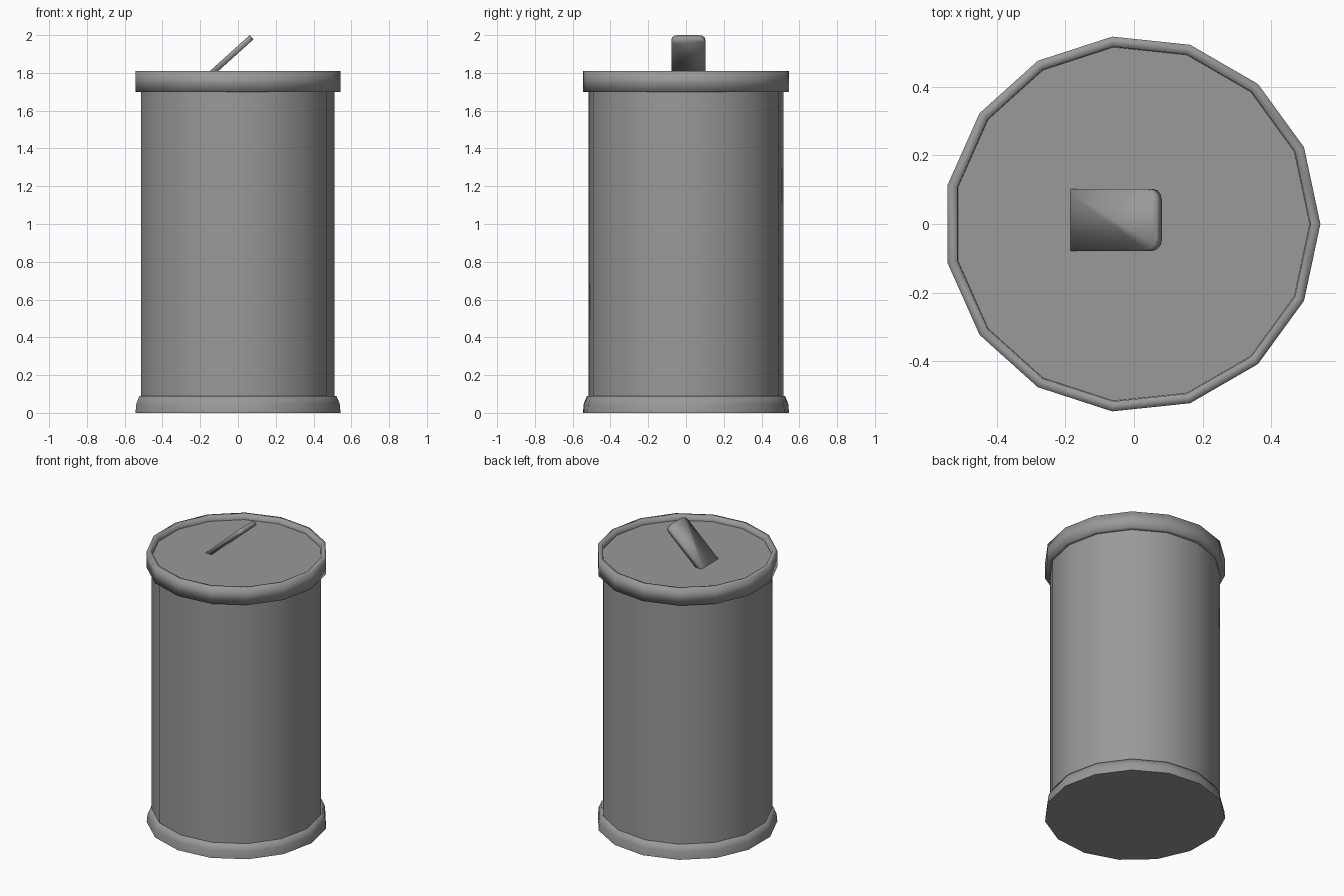
import bpy, bmesh, math
from mathutils import Vector

if "Cube" in bpy.data.objects:
    bpy.data.objects.remove(bpy.data.objects["Cube"])

SIDES = 15
OFFSET_X = -0.006

grey = bpy.data.materials.new("dark_grey")
grey.diffuse_color = (0.32, 0.32, 0.32, 1)
grey.use_nodes = True
grey.node_tree.nodes["Principled BSDF"].inputs["Base Color"].default_value = grey.diffuse_color


def finish(name, bm, angle):
    bmesh.ops.recalc_face_normals(bm, faces=bm.faces)
    mesh = bpy.data.meshes.new(name)
    bm.to_mesh(mesh)
    bm.free()
    mesh.materials.append(grey)
    obj = bpy.data.objects.new(name, mesh)
    bpy.context.collection.objects.link(obj)
    bpy.ops.object.select_all(action='DESELECT')
    obj.select_set(True)
    bpy.context.view_layer.objects.active = obj
    bpy.ops.object.shade_smooth_by_angle(angle=math.radians(angle))
    return obj


def lathe(name, profile, angle, cap_start=False, cap_end=False):
    """Spin (radius, z) points around the vertical axis."""
    bm = bmesh.new()
    rings = []
    for r, z in profile:
        rings.append([bm.verts.new((OFFSET_X + r * math.cos(i * math.tau / SIDES),
                                    r * math.sin(i * math.tau / SIDES), z))
                      for i in range(SIDES)])
    for a, b in zip(rings, rings[1:]):
        for i in range(SIDES):
            j = (i + 1) % SIDES
            bm.faces.new((a[i], a[j], b[j], b[i]))
    if cap_start:
        bm.faces.new(rings[0])
    if cap_end:
        bm.faces.new(rings[-1])
    return finish(name, bm, angle)


# Flared foot with closed underside
lathe("bottom_ring", [(0.549, 0), (0.544, 0.05), (0.527, 0.09), (0.518, 0.09)], 75,
      cap_start=True)

# Cylinder wall
lathe("can_body", [(0.518, 0.09), (0.518, 1.70)], 40)

# Raised rim, softly shaded all round, with the sunken lid's edge left crisp
rim = lathe("rim_and_lid", [(0.518, 1.70), (0.549, 1.70), (0.549, 1.81),
                            (0.52, 1.81), (0.518, 1.777)], 180, cap_end=True)
lid = max(rim.data.polygons, key=lambda p: p.area)
sharp = rim.data.attributes.get("sharp_edge") or \
    rim.data.attributes.new("sharp_edge", 'BOOLEAN', 'EDGE')
lid_edges = set(lid.edge_keys)
for edge in rim.data.edges:
    sharp.data[edge.index].value = edge.key in lid_edges

# Slanted pull tab with rounded upper corners, rooted just under the lid
tilt = math.radians(42)
along = Vector((math.cos(tilt), 0, math.sin(tilt)))
down = Vector((math.sin(tilt), 0, -math.cos(tilt)))
tip = Vector((0.062, 0.012, 2.0))
half, radius, length = 0.09, 0.035, 0.36
outline = [(-length, -half)]
for side in (-1, 1):
    arc = [(-radius + radius * math.cos(t), side * (half - radius + radius * math.sin(t)))
           for t in (math.radians(a) for a in (90, 60, 30, 0))]
    outline += arc if side < 0 else arc[::-1]
outline.append((-length, half))

bm = bmesh.new()
front = [bm.verts.new(tip + along * u + Vector((0, v, 0))) for u, v in outline]
face = bm.faces.new(front)
new = bmesh.ops.extrude_face_region(bm, geom=[face], use_keep_orig=True)["geom"]
bmesh.ops.translate(bm, vec=down * 0.03,
                    verts=[g for g in new if isinstance(g, bmesh.types.BMVert)])
finish("pull_tab", bm, 100)
